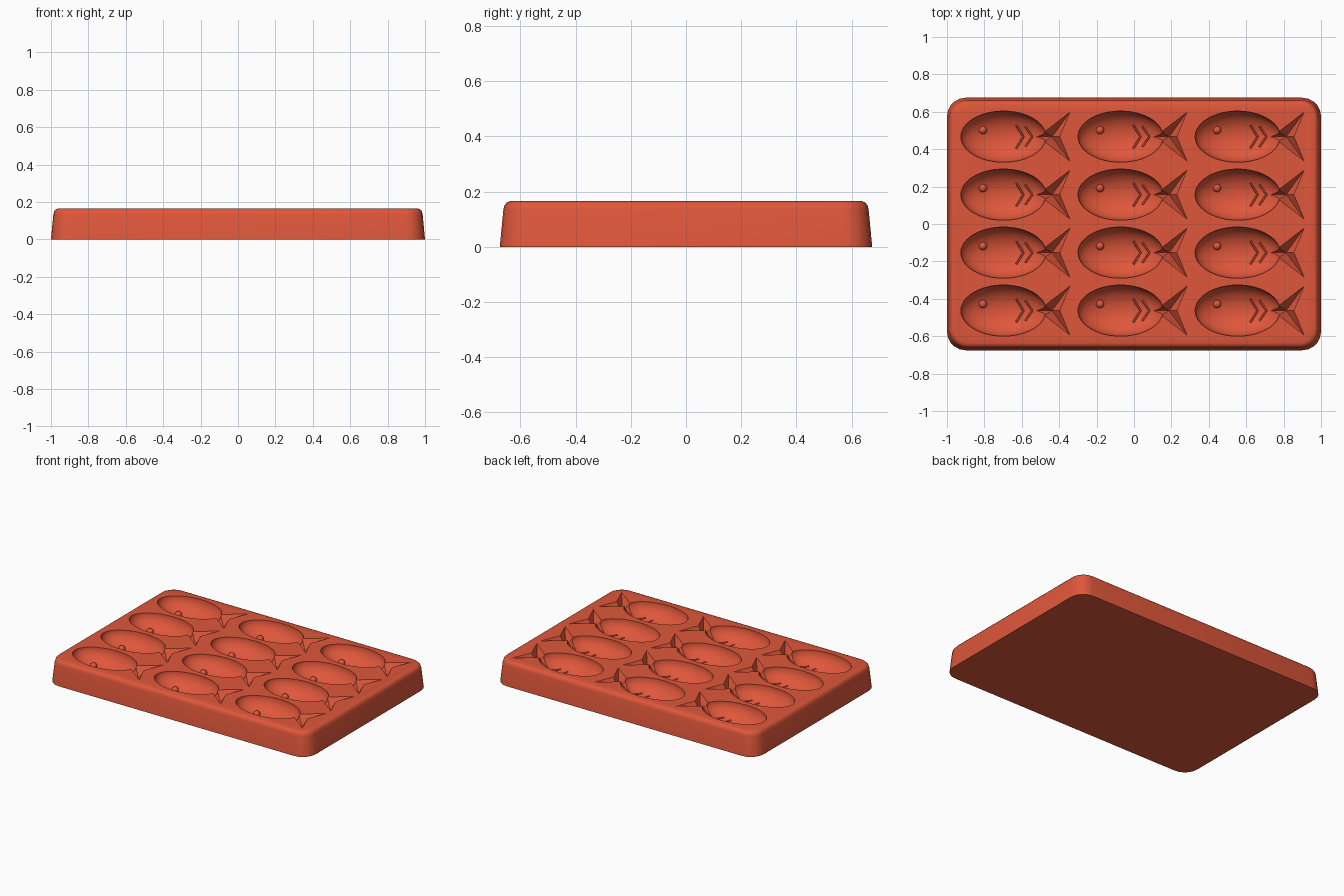
import bpy, bmesh, math
from mathutils import Vector, Matrix

cube = bpy.data.objects.get("Cube")
if cube:
    bpy.data.objects.remove(cube, do_unlink=True)

HX, HY, TOP = 1.0, 0.675, 0.165           # half sizes and height of the tray
A, B, DEPTH = 0.228, 0.137, 0.11          # half axes of a fish body
CELLS = [(-0.698 + 0.626 * i, 0.467 - 0.31 * j) for i in range(3) for j in range(4)]

red = bpy.data.materials.new("coral red silicone")
red.use_nodes = True
colour = (0.74, 0.095, 0.043, 1)
red.diffuse_color = colour
red.node_tree.nodes["Principled BSDF"].inputs["Base Color"].default_value = colour


def make_object(name, bm):
    bmesh.ops.recalc_face_normals(bm, faces=bm.faces)
    mesh = bpy.data.meshes.new(name)
    bm.to_mesh(mesh)
    bm.free()
    mesh.materials.append(red)
    obj = bpy.data.objects.new(name, mesh)
    bpy.context.collection.objects.link(obj)
    return obj


def select_only(obj):
    bpy.ops.object.select_all(action="DESELECT")
    obj.select_set(True)
    bpy.context.view_layer.objects.active = obj


def bowl_point(cx, cy, x, y):
    """Point on the floor of a fish cavity."""
    return Vector((cx + x, cy + y, TOP - DEPTH * math.sqrt(1 - (x / A) ** 2 - (y / B) ** 2)))


# Tray: stacked rounded rectangles, tapered, with a soft top edge
bm = bmesh.new()
rings = []
for z, inset in [(0, 0), (0.135, 0.013), (0.15, 0.017), (0.161, 0.026), (TOP, 0.038)]:
    r = 0.1 - inset * 0.5
    ring = []
    for k, (sx, sy) in enumerate([(1, 1), (-1, 1), (-1, -1), (1, -1)]):
        for s in range(6):
            a = math.radians(90 * k + 18 * s)
            ring.append(bm.verts.new((sx * (HX - inset - r) + r * math.cos(a),
                                      sy * (HY - inset - r) + r * math.sin(a), z)))
    rings.append(ring)
for low, high in zip(rings, rings[1:]):
    for i in range(len(low)):
        j = (i + 1) % len(low)
        bm.faces.new((low[i], low[j], high[j], high[i]))
bm.faces.new(rings[0])
bm.faces.new(rings[-1])
tray = make_object("tray", bm)

# Fish body cutters: ellipsoids
bm = bmesh.new()
for cx, cy in CELLS:
    matrix = Matrix.Translation((cx, cy, TOP)) @ Matrix.Diagonal((A, B, DEPTH, 1))
    bmesh.ops.create_uvsphere(bm, u_segments=48, v_segments=23, radius=1, matrix=matrix)
body_cutter = make_object("body_cutter", bm)

# Tail cutters: forked outline narrowing down to a crease
bm = bmesh.new()
upper = [(0.15, 0.03), (0.218, 0.027), (0.36, 0.137)]
outline = upper + [(0.303, 0)] + [(x, -y) for x, y in reversed(upper)]
for cx, cy in CELLS:
    rim = [bm.verts.new((cx + x, cy + y, TOP + 0.003)) for x, y in outline]
    inner = bm.verts.new((cx + 0.15, cy, TOP - 0.07))
    heart = bm.verts.new((cx + 0.26, cy, TOP - 0.07))
    bm.faces.new(rim)
    for i in range(len(rim) - 1):
        bm.faces.new((rim[i], rim[i + 1], heart))
    bm.faces.new((rim[0], heart, inner))
    bm.faces.new((rim[-1], inner, heart))
    bm.faces.new((rim[-1], rim[0], inner))
tail_cutter = make_object("tail_cutter", bm)

# Cut the cavities
select_only(tray)
for cutter in (body_cutter, tail_cutter):
    cutter.hide_render = True
    mod = tray.modifiers.new(cutter.name, "BOOLEAN")
    mod.operation = "DIFFERENCE"
    mod.solver = "EXACT"
    mod.object = cutter
    bpy.ops.object.modifier_apply(modifier=mod.name)
    bpy.data.objects.remove(cutter, do_unlink=True)

# Eyes: small bumps on the cavity floors
bm = bmesh.new()
for cx, cy in CELLS:
    spot = bowl_point(cx, cy, -0.11, 0.035)
    bmesh.ops.create_uvsphere(bm, u_segments=20, v_segments=12, radius=0.022,
                              matrix=Matrix.Translation(spot))
eyes = make_object("eyes", bm)

# Scale marks: thin chevron ridges following the cavity floors
curve = bpy.data.curves.new("scale_marks", "CURVE")
curve.dimensions = "3D"
curve.bevel_depth = 0.006
curve.bevel_resolution = 1
curve.use_fill_caps = True
for cx, cy in CELLS:
    for tip_x, half in [(0.107, 0.062), (0.155, 0.055)]:
        spline = curve.splines.new("POLY")
        spline.points.add(8)
        for i, point in enumerate(spline.points):
            t = i / 4 - 1
            spot = bowl_point(cx, cy, tip_x - 0.038 * abs(t), half * t)
            point.co = (*spot, 1)
marks = bpy.data.objects.new("scale_marks", curve)
bpy.context.collection.objects.link(marks)
curve.materials.append(red)
select_only(marks)
bpy.ops.object.convert(target="MESH")

# Smooth shading with sharp cavity rims
for obj in (tray, eyes, bpy.context.view_layer.objects.active):
    select_only(obj)
    bpy.ops.object.shade_smooth_by_angle(angle=math.radians(35))
